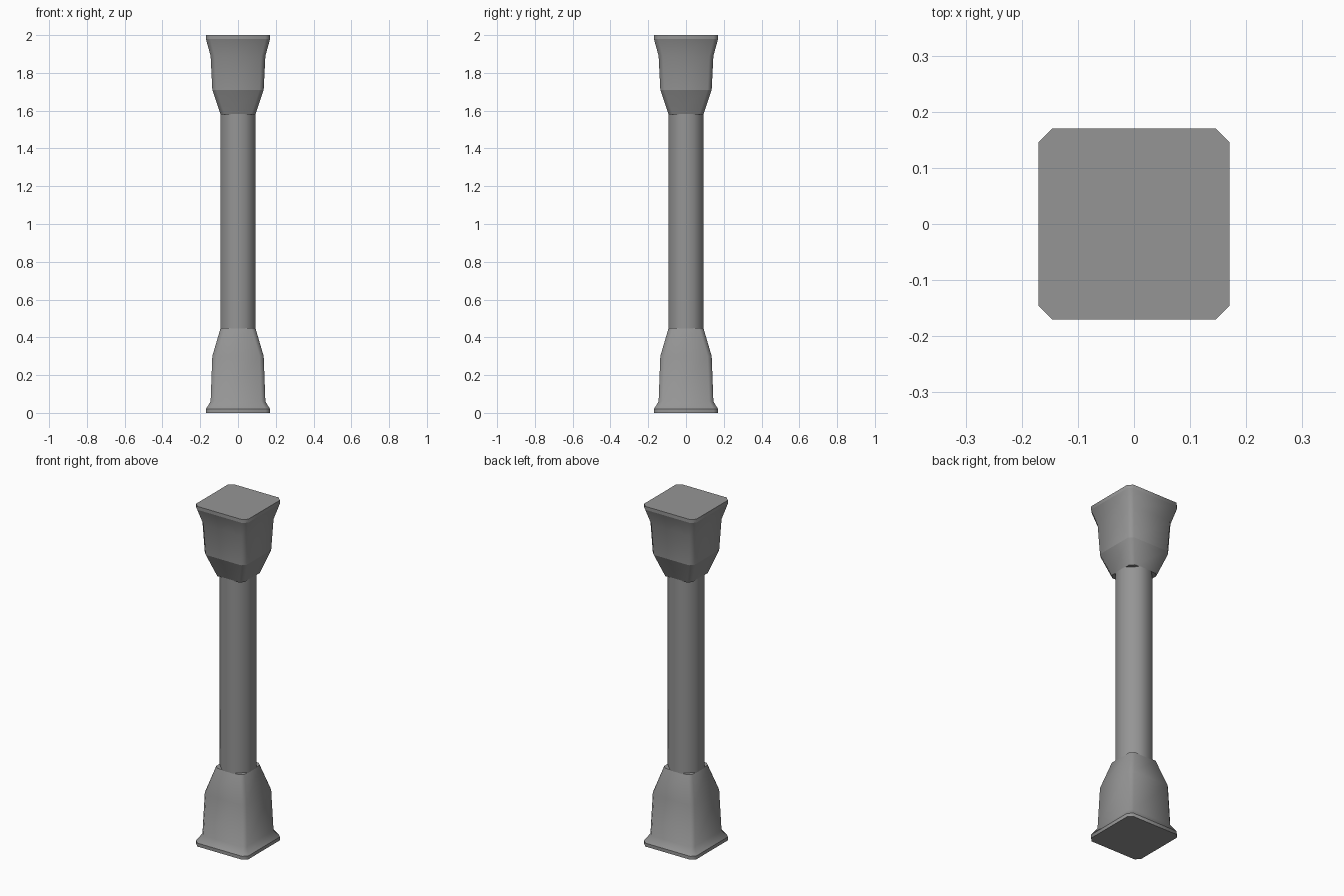
import bpy
import bmesh
import math

cube = bpy.data.objects.get("Cube")
if cube:
    bpy.data.objects.remove(cube, do_unlink=True)

stone = bpy.data.materials.new("grey stone")
stone.use_nodes = True
colour = (0.3, 0.3, 0.3, 1)
stone.diffuse_color = colour
stone.node_tree.nodes["Principled BSDF"].inputs["Base Color"].default_value = colour


def section(half, cut):
    """Corner points of a square with its corners cut off."""
    pts = []
    for i in range(4):
        c, s = round(math.cos(i * math.pi / 2)), round(math.sin(i * math.pi / 2))
        for x, y in ((half, half - cut), (half - cut, half)):
            pts.append((x * c - y * s, x * s + y * c))
    return pts


def loft(name, profile, crease_heights=()):
    """Skin stacked sections given as (height, half width, corner cut)."""
    bm = bmesh.new()
    rings = [[bm.verts.new((x, y, z)) for x, y in section(half, cut)]
             for z, half, cut in profile]
    for low, high in zip(rings, rings[1:]):
        for i in range(8):
            j = (i + 1) % 8
            bm.faces.new((low[i], low[j], high[j], high[i]))
    bm.faces.new(rings[0][::-1])
    bm.faces.new(rings[-1])
    bmesh.ops.recalc_face_normals(bm, faces=bm.faces)
    for f in bm.faces:
        f.smooth = True
    # Keep the end caps and the chosen creases crisp
    for e in bm.edges:
        heights = [v.co.z for v in e.verts]
        capped = any(len(f.verts) == 8 for f in e.link_faces)
        creased = any(all(abs(h - c) < 0.001 for h in heights) for c in crease_heights)
        e.smooth = not (capped or creased)
    mesh = bpy.data.meshes.new(name)
    bm.to_mesh(mesh)
    bm.free()
    mesh.materials.append(stone)
    obj = bpy.data.objects.new(name, mesh)
    bpy.context.collection.objects.link(obj)
    return obj


# Flared foot, tapering up to the shaft
loft("base", [(0, 0.17, 0.024), (0.02, 0.17, 0.024), (0.06, 0.145, 0.022),
              (0.30, 0.136, 0.022), (0.45, 0.092, 0.022)], (0.02,))

# Eight-sided shaft
loft("shaft", [(0.43, 0.093, 0.054), (1.60, 0.093, 0.054)])

# Flared head
loft("capital", [(1.58, 0.092, 0.022), (1.71, 0.136, 0.022), (1.89, 0.145, 0.022),
                 (1.98, 0.17, 0.024), (2.0, 0.17, 0.024)], (1.71, 1.98))
